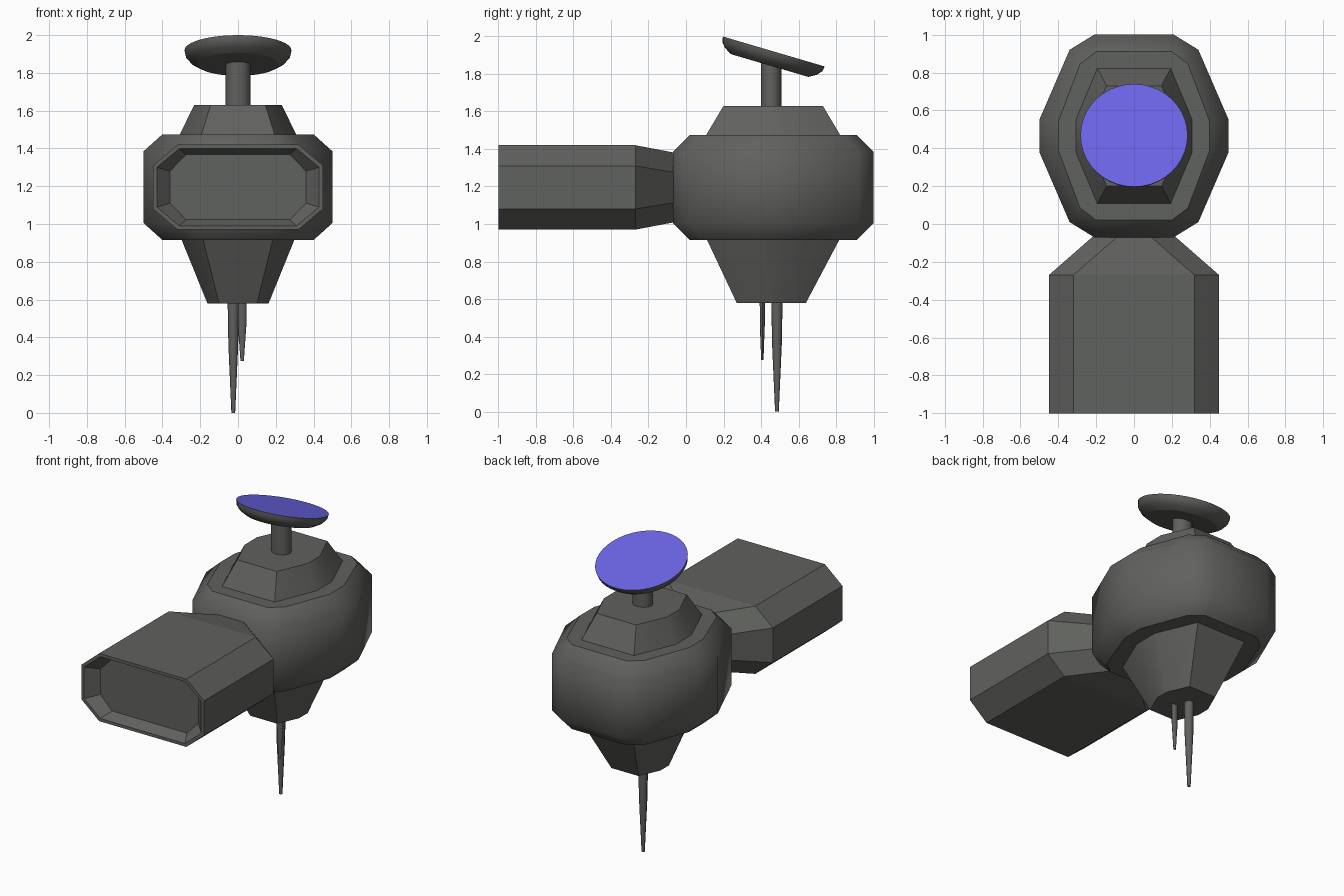
import bpy, bmesh, math
from mathutils import Matrix, Vector

if "Cube" in bpy.data.objects:
    bpy.data.objects.remove(bpy.data.objects["Cube"])

def material(name, rgb):
    m = bpy.data.materials.new(name)
    m.diffuse_color = (*rgb, 1)
    m.use_nodes = True
    m.node_tree.nodes["Principled BSDF"].inputs["Base Color"].default_value = m.diffuse_color
    return m

GREY = material("dark grey", (0.118, 0.122, 0.112))
BLUE = material("violet blue", (0.15, 0.13, 0.80))
CY = 0.465  # body centre in y

def loft(name, rings, smooth=None, top_mat=None):
    """Skin a list of equal-length rings and cap both ends."""
    bm = bmesh.new()
    vs = [[bm.verts.new(p) for p in r] for r in rings]
    n = len(vs[0])
    for a, b in zip(vs, vs[1:]):
        for i in range(n):
            j = (i + 1) % n
            bm.faces.new((a[i], a[j], b[j], b[i]))
    caps = [bm.faces.new(vs[0]), bm.faces.new(vs[-1])]
    bmesh.ops.recalc_face_normals(bm, faces=bm.faces)
    if smooth is not None:
        for f in bm.faces:
            f.smooth = True
        for e in bm.edges:
            if e.calc_face_angle(0) > math.radians(smooth):
                e.smooth = False
        for c in caps:
            for e in c.edges:
                e.smooth = False
    if top_mat:
        caps[1].material_index = 1
    me = bpy.data.meshes.new(name)
    bm.to_mesh(me)
    bm.free()
    me.materials.append(GREY)
    if top_mat:
        me.materials.append(top_mat)
    ob = bpy.data.objects.new(name, me)
    bpy.context.collection.objects.link(ob)
    return ob

def four_way(quarter):
    """Mirror a first-quadrant outline (from +x side to +y side) into a loop."""
    q = quarter
    return (q + [(-x, y) for x, y in reversed(q)] + [(-x, -y) for x, y in q]
            + [(x, -y) for x, y in reversed(q)])

def flat(quarter, z, cy=CY):
    return [(x, y + cy, z) for x, y in four_way(quarter)]

def upright(quarter, y, cz=1.195):
    return [(x, y, z + cz) for x, z in four_way(quarter)]

def circle(r, z, n, cx=0, cy=0, sx=1, sy=1):
    return [(cx + sx * r * math.cos(2 * math.pi * i / n),
             cy + sy * r * math.sin(2 * math.pi * i / n), z) for i in range(n)]

# main body: chamfered twelve-sided drum
wide = [(0.5, 0.085), (0.34, 0.455), (0.21, 0.535)]
narrow = [(0.40, 0.075), (0.285, 0.38), (0.20, 0.445)]
loft("body", [flat(narrow, 0.915), flat(wide, 1.005), flat(wide, 1.385),
              flat(narrow, 1.475)], 60)

# upper tier and lower tapered housing
loft("upper_tier", [flat([(0.31, 0.085), (0.195, 0.36)], 1.47),
                    flat([(0.232, 0.065), (0.145, 0.265)], 1.63)], 30)
loft("lower_housing", [flat([(0.162, 0.045), (0.10, 0.185)], 0.58, 0.455),
                       flat([(0.30, 0.085), (0.185, 0.355)], 0.92)], 30)

# side module with recessed mouth
full = [(0.45, 0.115), (0.32, 0.225)]
loft("front_module", [upright([(0.21, 0.08), (0.08, 0.185)], -0.06),
                      upright(full, -0.27), upright(full, -1.0),
                      upright([(0.43, 0.105), (0.31, 0.205)], -1.0),
                      upright([(0.36, 0.085), (0.275, 0.172)], -0.93)])

# dish and its post
loft("dish_post", [circle(0.065, 1.62, 12, 0, 0.455, 1, 0.85),
                   circle(0.065, 1.86, 12, 0, 0.455, 1, 0.85)], 40)
dish = loft("dish", [circle(0.215, -0.078, 40), circle(0.255, -0.055, 40),
                     circle(0.278, -0.028, 40), circle(0.283, 0, 40)], 50, BLUE)
dish.data.transform(Matrix.Translation(Vector((0, 0.468, 1.92)))
                    @ Matrix.Rotation(math.radians(-16.4), 4, 'X'))

# hanging antennas
loft("long_antenna", [circle(0.01, 0.0, 8, -0.025, 0.485),
                      circle(0.026, 0.36, 8, -0.025, 0.485),
                      circle(0.03, 0.59, 8, -0.025, 0.485)], 50)
loft("short_antenna", [circle(0.009, 0.275, 8, 0.022, 0.407, 1, 0.7),
                       circle(0.022, 0.46, 8, 0.022, 0.407, 1, 0.6),
                       circle(0.023, 0.59, 8, 0.022, 0.407, 1, 0.6)], 50)
